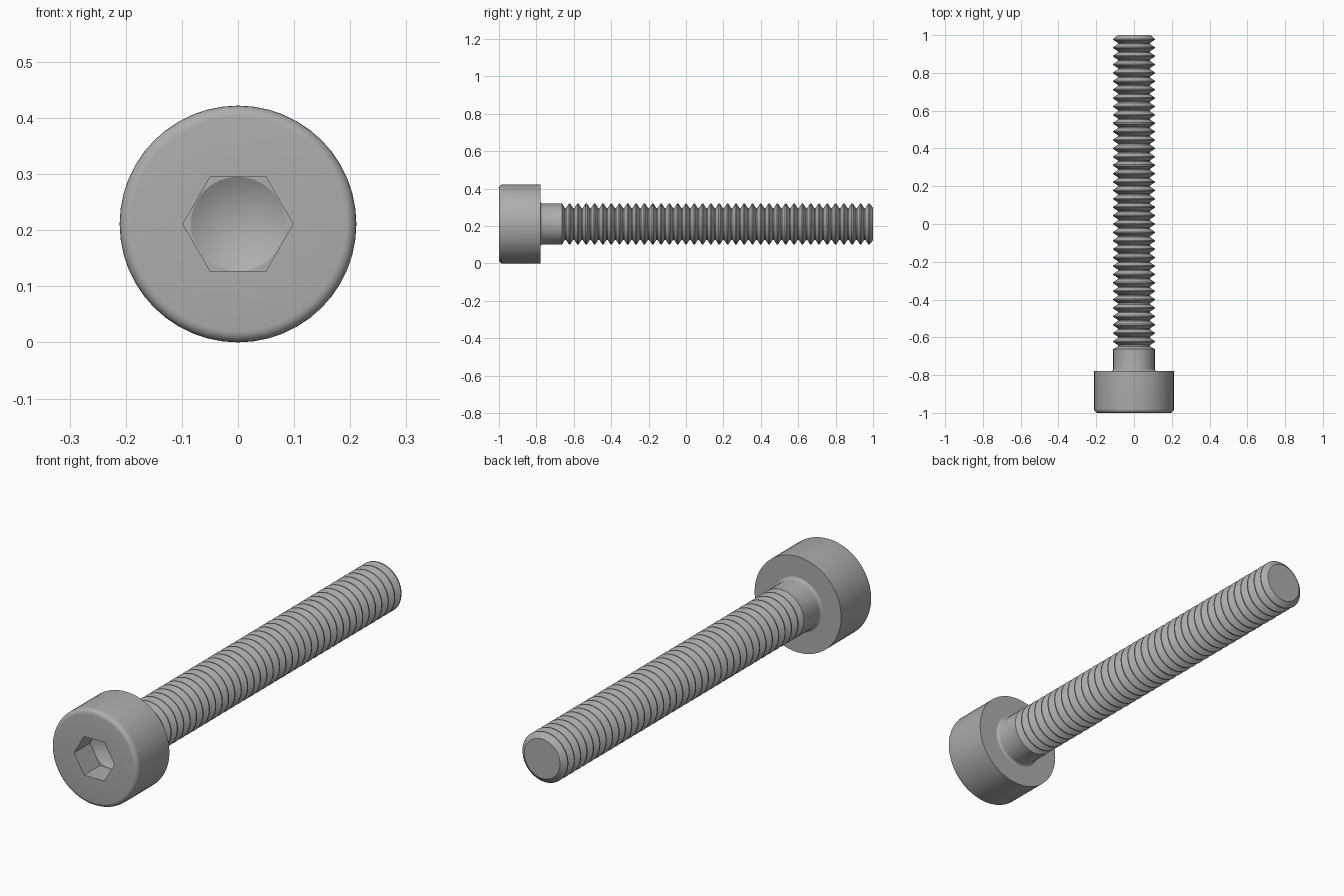
import bpy
import bmesh
from math import cos, sin, pi, radians

cube = bpy.data.objects.get("Cube")
if cube:
    bpy.data.objects.remove(cube)

SEGMENTS = 48
HEAD_R = 0.211
SHANK_R = 0.11
ROOT_R = 0.085
PITCH = 0.4 / 9
TURNS = 37
HEAD_BACK = -0.778

steel = bpy.data.materials.new("grey_steel")
steel.use_nodes = True
colour = (0.42, 0.42, 0.42, 1)
steel.diffuse_color = colour
steel.node_tree.nodes["Principled BSDF"].inputs["Base Color"].default_value = colour


def hex_scale(angle):
    """Distance to a hexagon of unit apothem with corners on the x axis."""
    return 1 / cos(angle % (pi / 3) - pi / 6)


def lathe(name, profile):
    """Spin (radius, y, is_hex) sections around the bolt axis; radius 0 is a tip."""
    bm = bmesh.new()
    rings = []
    for radius, y, is_hex in profile:
        if radius == 0:
            rings.append([bm.verts.new((0, y, HEAD_R))] * SEGMENTS)
            continue
        ring = []
        for i in range(SEGMENTS):
            a = 2 * pi * i / SEGMENTS
            r = radius * hex_scale(a) if is_hex else radius
            ring.append(bm.verts.new((r * cos(a), y, HEAD_R + r * sin(a))))
        rings.append(ring)
    for a, b in zip(rings, rings[1:]):
        for i in range(SEGMENTS):
            j = (i + 1) % SEGMENTS
            corners = list(dict.fromkeys((a[i], a[j], b[j], b[i])))
            bm.faces.new(corners)
    bmesh.ops.recalc_face_normals(bm, faces=bm.faces)
    mesh = bpy.data.meshes.new(name)
    bm.to_mesh(mesh)
    bm.free()
    mesh.materials.append(steel)
    obj = bpy.data.objects.new(name, mesh)
    bpy.context.collection.objects.link(obj)
    bpy.ops.object.select_all(action='DESELECT')
    obj.select_set(True)
    bpy.context.view_layer.objects.active = obj
    bpy.ops.object.shade_smooth_by_angle(angle=radians(28))
    return obj


def arc(cr, cy, radius, start, end, steps=5):
    """Rounded corner in the profile plane, angles in degrees."""
    angles = [radians(start + (end - start) * i / steps) for i in range(steps + 1)]
    return [(cr + radius * cos(a), cy + radius * sin(a), False) for a in angles]


# Cap head: drilled cone, hexagonal socket, rounded front rim, flat underside
fillet = 0.02
socket_r = 0.085
floor_y = -0.889
head = [(0, floor_y + 0.049, False),
        (socket_r - 0.001, floor_y, False),
        (socket_r, floor_y, True),
        (socket_r, -1, True)]
head += arc(HEAD_R - fillet, -1 + fillet, fillet, -90, 0)
head += [(HEAD_R, HEAD_BACK, False), (SHANK_R, HEAD_BACK, False),
         (SHANK_R, HEAD_BACK - 0.02, False), (0, HEAD_BACK - 0.02, False)]
lathe("cap_head", head)

# Shank: small fillet under the head, plain neck, ring threads, flat tip
neck_fillet = 0.011
shank = arc(SHANK_R + neck_fillet, HEAD_BACK + neck_fillet, neck_fillet, 270, 180, 4)
thread_start = 1 - TURNS * PITCH
shank.append((SHANK_R, thread_start - 0.4 * PITCH, False))
root, crest = PITCH / 16, PITCH / 16
for i in range(TURNS):
    valley = thread_start + i * PITCH
    peak = valley + PITCH / 2
    shank += [(ROOT_R, valley - root, False), (ROOT_R, valley + root, False),
              (SHANK_R, peak - crest, False), (SHANK_R, peak + crest, False)]
shank += [(ROOT_R + 0.002, 1, False), (0, 1, False)]
lathe("threaded_shank", shank)
